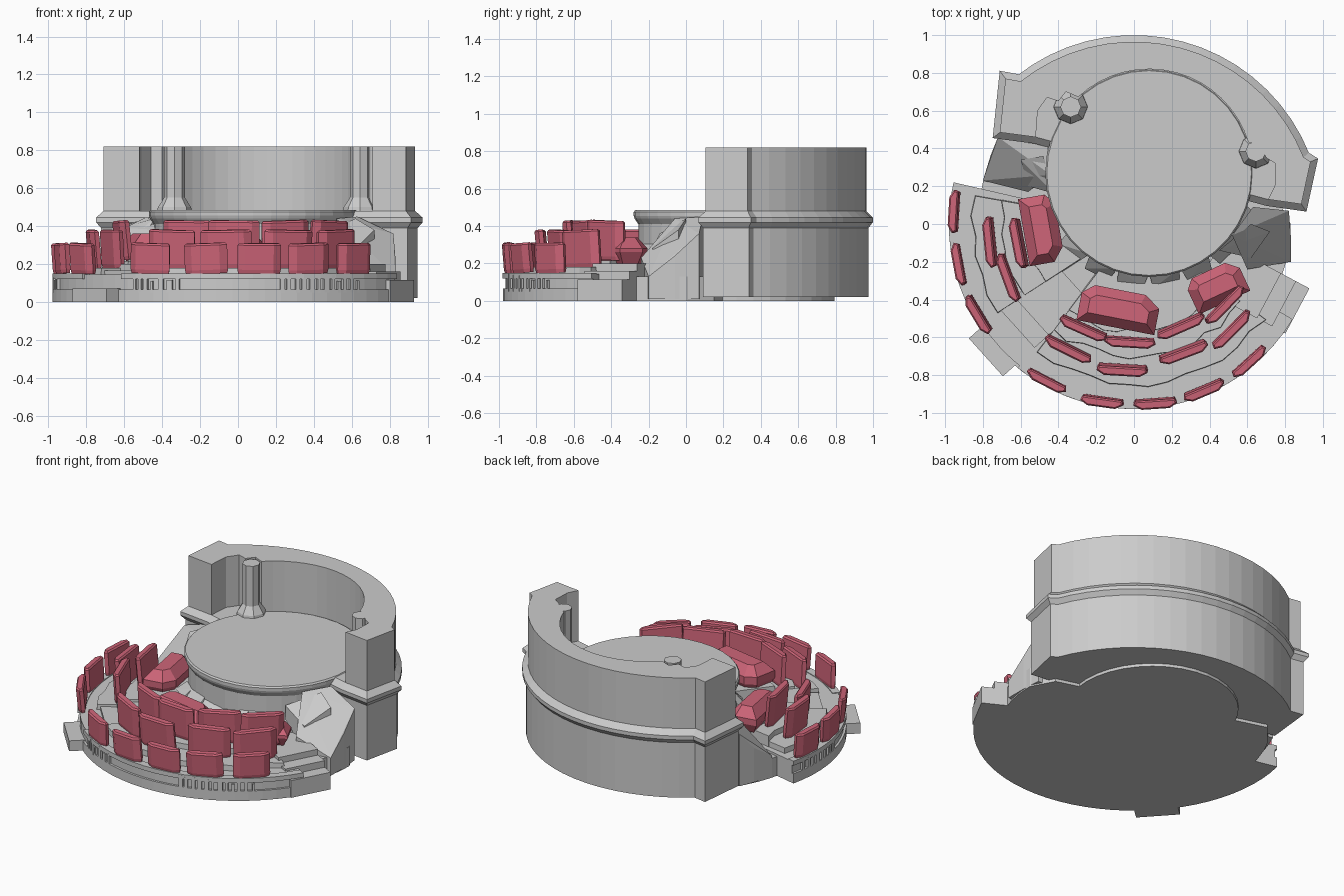
import bpy, bmesh, random
from math import radians, cos, sin
from mathutils import Vector

if "Cube" in bpy.data.objects:
    bpy.data.objects.remove(bpy.data.objects["Cube"])

random.seed(4)
red = bpy.data.materials.new("seat_red")
red.diffuse_color = (0.62, 0.13, 0.19, 1)
red.use_nodes = True
red.node_tree.nodes["Principled BSDF"].inputs["Base Color"].default_value = red.diffuse_color


def finish(name, bm, mat=None):
    bmesh.ops.recalc_face_normals(bm, faces=bm.faces)
    me = bpy.data.meshes.new(name)
    bm.to_mesh(me)
    bm.free()
    ob = bpy.data.objects.new(name, me)
    bpy.context.collection.objects.link(ob)
    if mat:
        me.materials.append(mat)
    return ob


def polar(r, a, c=(0, 0)):
    return (c[0] + r * cos(radians(a)), c[1] + r * sin(radians(a)))


def arc(r, a0, a1, n, c=(0, 0), rough=0):
    return [polar(r + random.uniform(-rough, rough), a0 + (a1 - a0) * i / n, c) for i in range(n + 1)]


def offset(pts, d):
    # mitred offset of a counter-clockwise outline
    out, n = [], len(pts)
    for i in range(n):
        p = Vector(pts[i])
        e0 = (p - Vector(pts[i - 1])).normalized()
        e1 = (Vector(pts[(i + 1) % n]) - p).normalized()
        n0, n1 = Vector((e0.y, -e0.x)), Vector((e1.y, -e1.x))
        out.append(p + (n0 + n1) * (d / max(0.4, 1 + n0.dot(n1))))
    return out


def loft(name, pts, rings, mat=None):
    # stack offset copies of an outline: rings = (offset, z)
    bm = bmesh.new()
    rows = [[bm.verts.new((p[0], p[1], z)) for p in (offset(pts, d) if d else pts)] for d, z in rings]
    n = len(pts)
    for a, b in zip(rows, rows[1:]):
        for i in range(n):
            j = (i + 1) % n
            bm.faces.new((a[i], a[j], b[j], b[i]))
    bm.faces.new(rows[0][::-1])
    bm.faces.new(rows[-1])
    return finish(name, bm, mat)


def rock(name, tops):
    # convex block standing on the floor
    bm = bmesh.new()
    for x, y, z in tops:
        bm.verts.new((x, y, z))
        bm.verts.new((x, y, 0.01))
    bmesh.ops.convex_hull(bm, input=bm.verts)
    return finish(name, bm)


def block(name, r0, r1, width, z0, z1, ang):
    h = width / 2
    ob = loft(name, [(r0, -h), (r1, -h), (r1, h), (r0, h)], [(0, z0), (0, z1)])
    ob.rotation_euler.z = radians(ang)


C = (0.08, 0.27)  # stage centre

# Rear wall: lower body with moulding, then upper wall with niches
right_end = [(0.71, 0.13), (0.886, 0.105), (0.935, 0.33)]
left_end = [(-0.68, 0.77), (-0.71, 0.485), (-0.52, 0.46)]
outer = arc(0.965, 21.5, 128.5, 18)
loft("wall_base", right_end + outer + left_end,
     [(0.012, 0.02), (0.012, 0.39), (0.035, 0.42), (0.035, 0.445), (0.0, 0.48)])
left_niche = [(-0.51, 0.60), (-0.46, 0.67), (-0.40, 0.65), (-0.36, 0.70)]
right_niche = [(0.66, 0.43), (0.70, 0.35), (0.75, 0.32), (0.745, 0.20)]
loft("upper_wall", right_end + outer + left_end + left_niche + arc(0.55, 133, 17, 16, C) + right_niche,
     [(0, 0.47), (0, 0.82)])

# Engaged columns beside the niches
for side, c in (("left", (-0.335, 0.62)), ("right", (0.645, 0.385))):
    loft(side + "_column", arc(0.055, 0, 315, 7, c),
         [(0.035, 0.47), (0.03, 0.50), (0, 0.55), (0, 0.82)])

# Round stage with lip
loft("stage", arc(0.55, 0, 350, 35, C),
     [(-0.025, 0.0), (-0.025, 0.41), (-0.005, 0.44), (0, 0.455), (0, 0.475), (-0.008, 0.485)])

# Floor and seating tiers
loft("floor", arc(0.83, 150, 360, 30) + [(0.75, 0.15), (-0.6, 0.55)], [(0, 0), (0, 0.13)])
loft("tier_edge", [(0, 0)] + arc(0.98, 167, 329, 32), [(0, 0), (0, 0.065)])
loft("tier_1", [(0, 0)] + arc(0.965, 167, 329, 32), [(0, 0), (0, 0.145)])
for i, (r, z) in enumerate(((0.85, 0.18), (0.70, 0.215), (0.57, 0.235))):
    for nm, a0, a1 in (("left", 170, 213), ("front", 233, 324)):
        loft(f"{nm}_tier_{i + 2}", [(0, 0)] + arc(r, a0, a1, int((a1 - a0) / 7), rough=0.018), [(0.01, 0.05), (0, z)])

# Weathered ribs and rail around the front edge
for a0, a1 in ((172, 194), (236, 252), (284, 312)):
    a = a0
    while a < a1:
        block("edge_rib", 0.95, 0.98, random.uniform(0.01, 0.03), 0.05, random.uniform(0.11, 0.145), a)
        a += random.uniform(1.8, 3.2)
for a0, a1 in ((167, 213), (231, 329)):
    loft("edge_rail", arc(0.98, a0, a1, 18) + arc(0.93, a1, a0, 18), [(0, 0.12), (0, 0.15)])

# Stairs through the seating
for side, ang, steps in (("left", 222, ((1.055, 0.07), (0.93, 0.12), (0.83, 0.165), (0.73, 0.20))),
                         ("right", 332, ((0.98, 0.115), (0.90, 0.16), (0.81, 0.20)))):
    for r, z in steps:
        block(side + "_stair", 0.45, r, 0.27, 0.0, z, ang)

# Rocky slopes between stage, seating and wall ends
rock("right_slope", [(0.52, -0.06, 0.44), (0.63, 0.09, 0.45), (0.82, 0.07, 0.36), (0.83, -0.06, 0.24),
                     (0.83, -0.20, 0.13), (0.60, -0.24, 0.23)])
rock("right_ledge", [(0.45, -0.14, 0.36), (0.62, 0.0, 0.44), (0.72, -0.04, 0.38), (0.62, -0.18, 0.28)])
rock("left_slope", [(-0.44, 0.26, 0.44), (-0.46, 0.43, 0.45), (-0.72, 0.46, 0.36), (-0.76, 0.36, 0.24),
                    (-0.80, 0.23, 0.15), (-0.56, 0.17, 0.24)])
rock("left_ledge", [(-0.42, 0.16, 0.38), (-0.48, 0.36, 0.45), (-0.60, 0.34, 0.39), (-0.56, 0.2, 0.28)])
for a in range(225, 335, 18):
    p = [polar(0.53, a + d, C) for d in (-9, 9)] + [polar(0.61, a + d, C) for d in (-7, 6)]
    rock("stage_footing", [(*q, z + random.uniform(-0.02, 0.02)) for q, z in zip(p, (0.29, 0.29, 0.21, 0.21))])


# Red seat backs in three rows
def seat_back(r, ang, w, z0, z1):
    h, t = w / 2, 0.024
    ob = loft("seat_back", [(-h, 0), (-h + 0.04, -t), (h - 0.04, -t), (h, 0), (h - 0.01, t), (-h + 0.01, t)],
              [(-0.004, 0), (0, 0.02), (0, z1 - z0 - 0.01), (-0.008, z1 - z0)], red)
    ob.location = (*polar(r, ang), z0)
    ob.rotation_euler = (radians(random.uniform(2, 6)), radians(random.uniform(-2, 2)),
                         radians(ang + 90 + random.uniform(-3, 3)))


for a in (176, 193, 210, 240.7, 260, 276.7, 293, 310):
    seat_back(0.95, a, 0.23, 0.15, 0.31)
for r, a in ((0.76, 187), (0.72, 203), (0.745, 242), (0.765, 265.5), (0.72, 291), (0.76, 313)):
    seat_back(r, a, 0.27, 0.18, 0.38)
for r, a in ((0.61, 189.5), (0.61, 244), (0.62, 268), (0.59, 295), (0.64, 318)):
    seat_back(r, a, 0.27, 0.22, 0.43)

# Red cushioned benches by the stage
for x, y, w, d, rot, z in ((-0.08, -0.45, 0.42, 0.20, -11, 0.37), (0.44, -0.33, 0.30, 0.19, 25, 0.34),
                           (-0.49, -0.03, 0.36, 0.19, -80, 0.36)):
    w, d = w / 2, d / 2
    ob = loft("bench", [(-w, -d), (w, -d), (w, d * 0.4), (w * 0.6, d), (-w * 0.7, d), (-w, d * 0.5)],
              [(-0.03, 0.2), (0, 0.26), (0, z - 0.06), (-0.05, z)], red)
    ob.location = (x, y, 0)
    ob.rotation_euler.z = radians(rot)
